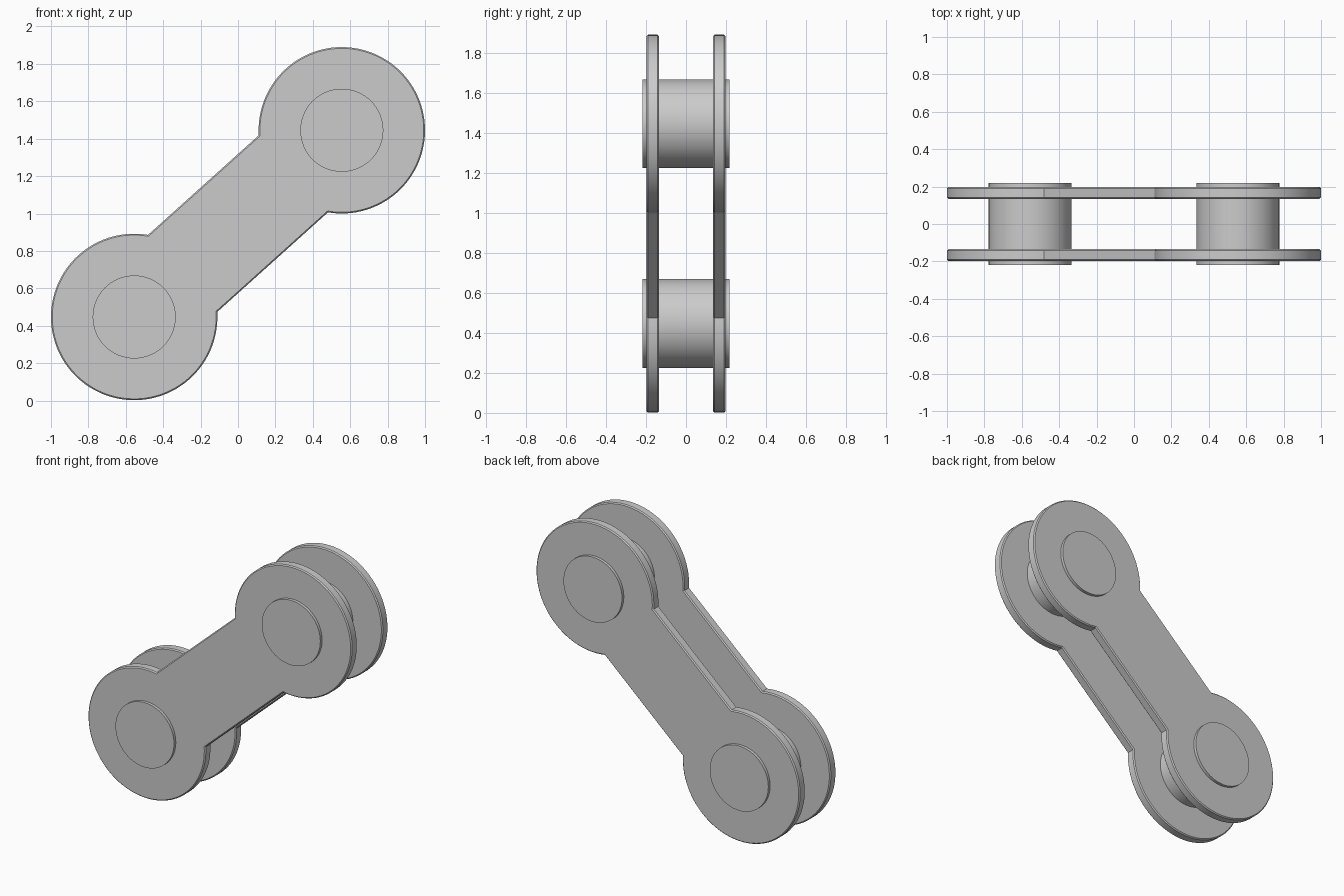
import bpy, bmesh, math
from mathutils import Vector

if "Cube" in bpy.data.objects:
    bpy.data.objects.remove(bpy.data.objects["Cube"])

LOW = Vector((-0.555, 0.447))
HIGH = Vector((0.555, 1.445))
R_EYE, HALF_BAR, R_PIN = 0.445, 0.277, 0.222
INNER, OUTER, PIN_HALF = 0.135, 0.198, 0.218
SEG = 72

mid = (LOW + HIGH) / 2
half = (HIGH - LOW).length / 2
tilt = math.atan2(HIGH.y - LOW.y, HIGH.x - LOW.x)


def smooth(obj):
    bpy.ops.object.select_all(action='DESELECT')
    obj.select_set(True)
    bpy.context.view_layer.objects.active = obj
    bpy.ops.object.shade_smooth_by_angle(angle=math.radians(30))


def outline():
    # Two round eyes joined by a straight, narrower bar
    gap = math.asin(HALF_BAR / R_EYE)
    pts = []
    for side in (0, math.pi):
        for i in range(SEG + 1):
            a = side - math.pi + gap + (2 * math.pi - 2 * gap) * i / SEG
            x = half * math.cos(side) + R_EYE * math.cos(a)
            z = R_EYE * math.sin(a)
            c, s = math.cos(tilt), math.sin(tilt)
            pts.append((mid.x + x * c - z * s, mid.y + x * s + z * c))
    return pts


# Link plates with small chamfers on the rims
def link_plate(name, y0, y1):
    bm = bmesh.new()
    face = bm.faces.new([bm.verts.new((x, y0, z)) for x, z in outline()])
    ext = bmesh.ops.extrude_face_region(bm, geom=[face], use_keep_orig=True)
    new = [v for v in ext['geom'] if isinstance(v, bmesh.types.BMVert)]
    bmesh.ops.translate(bm, verts=new, vec=(0, y1 - y0, 0))
    bmesh.ops.recalc_face_normals(bm, faces=bm.faces)
    rims = [e for e in bm.edges if abs(e.verts[0].co.y - e.verts[1].co.y) < 1e-5]
    bmesh.ops.bevel(bm, geom=rims, offset=0.007, segments=1, affect='EDGES')
    mesh = bpy.data.meshes.new(name)
    bm.to_mesh(mesh)
    bm.free()
    obj = bpy.data.objects.new(name, mesh)
    bpy.context.collection.objects.link(obj)
    smooth(obj)


link_plate("front_link_plate", -OUTER, -INNER)
link_plate("back_link_plate", INNER, OUTER)

# Pins running through both plates
for name, c in (("lower_pin", LOW), ("upper_pin", HIGH)):
    bpy.ops.mesh.primitive_cylinder_add(vertices=64, radius=R_PIN, depth=2 * PIN_HALF,
                                        location=(c.x, 0, c.y),
                                        rotation=(math.pi / 2, 0, 0))
    pin = bpy.context.object
    pin.name = name
    smooth(pin)
